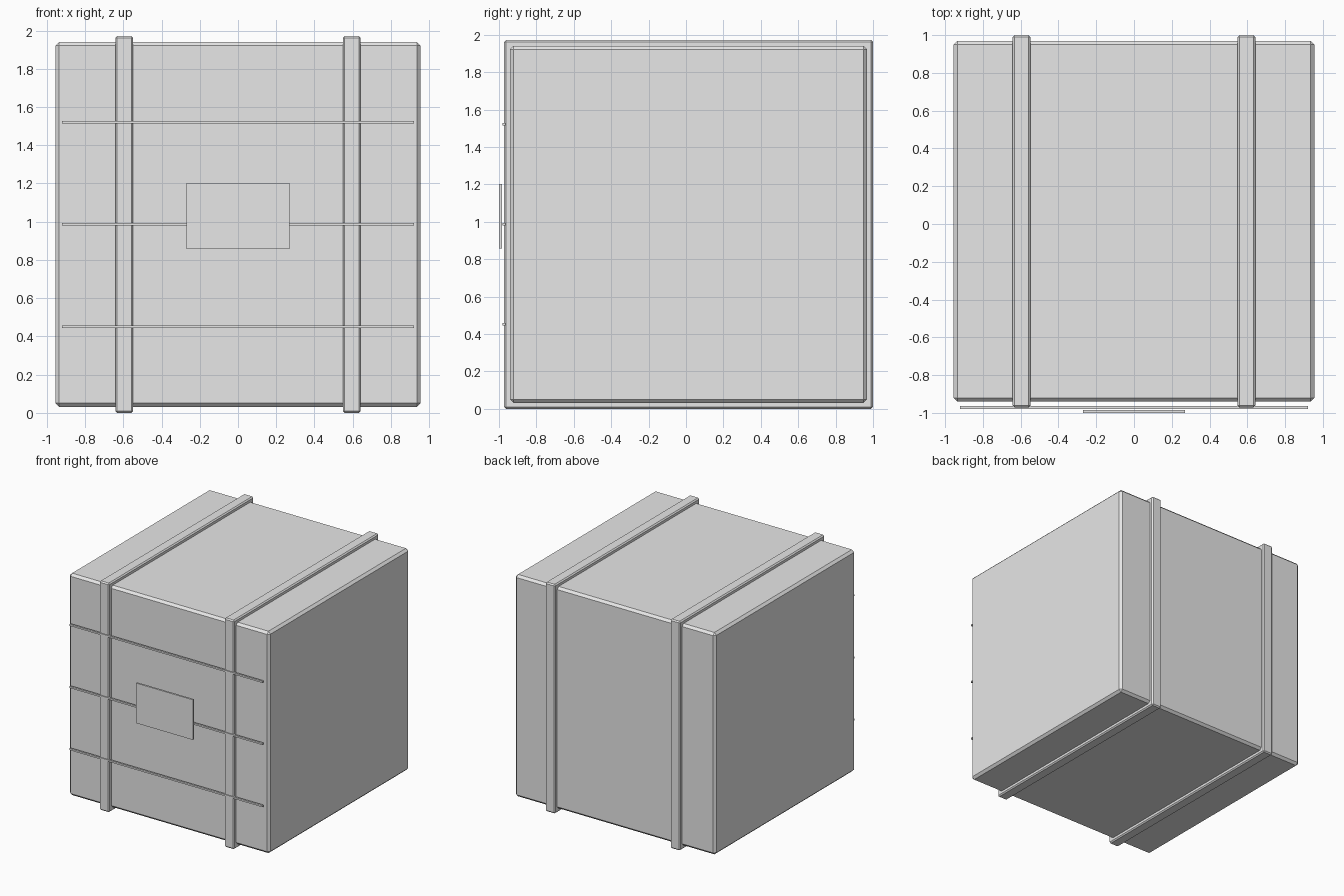
import bpy
import bmesh
from mathutils import Vector

if "Cube" in bpy.data.objects:
    bpy.data.objects.remove(bpy.data.objects["Cube"], do_unlink=True)

# Single crate colour
grey = bpy.data.materials.new("plain_grey")
grey.use_nodes = True
colour = (0.8, 0.8, 0.8, 1)
grey.diffuse_color = colour
grey.node_tree.nodes["Principled BSDF"].inputs["Base Color"].default_value = colour


def box(name, centre, size, bevel=0):
    """Flat-shaded box with an optional one-segment chamfer."""
    bm = bmesh.new()
    bmesh.ops.create_cube(bm, size=1)
    bmesh.ops.scale(bm, vec=Vector(size), verts=bm.verts)
    mesh = bpy.data.meshes.new(name)
    bm.to_mesh(mesh)
    bm.free()
    mesh.materials.append(grey)
    obj = bpy.data.objects.new(name, mesh)
    obj.location = centre
    bpy.context.collection.objects.link(obj)
    if bevel:
        mod = obj.modifiers.new("chamfer", 'BEVEL')
        mod.width = bevel
        mod.segments = 1
    return obj


MID_Y, MID_Z = 0.014, 0.986

# Crate body
box("crate_body", (0, MID_Y, MID_Z), (1.91, 1.91, 1.91), 0.02)

# Bands wrapping the body
for side, x in (("left", 0.595), ("right", -0.595)):
    box(side + "_band", (x, MID_Y, MID_Z), (0.094, 1.972, 1.972), 0.01)

# Thin horizontal strips across the front
for name, step in (("lower", -1), ("middle", 0), ("upper", 1)):
    box(name + "_strip", (0, -0.972, MID_Z + step * 0.535), (1.84, 0.016, 0.014))

# Label plate
box("label_plate", (0, -0.992, 1.03), (0.54, 0.016, 0.345))
